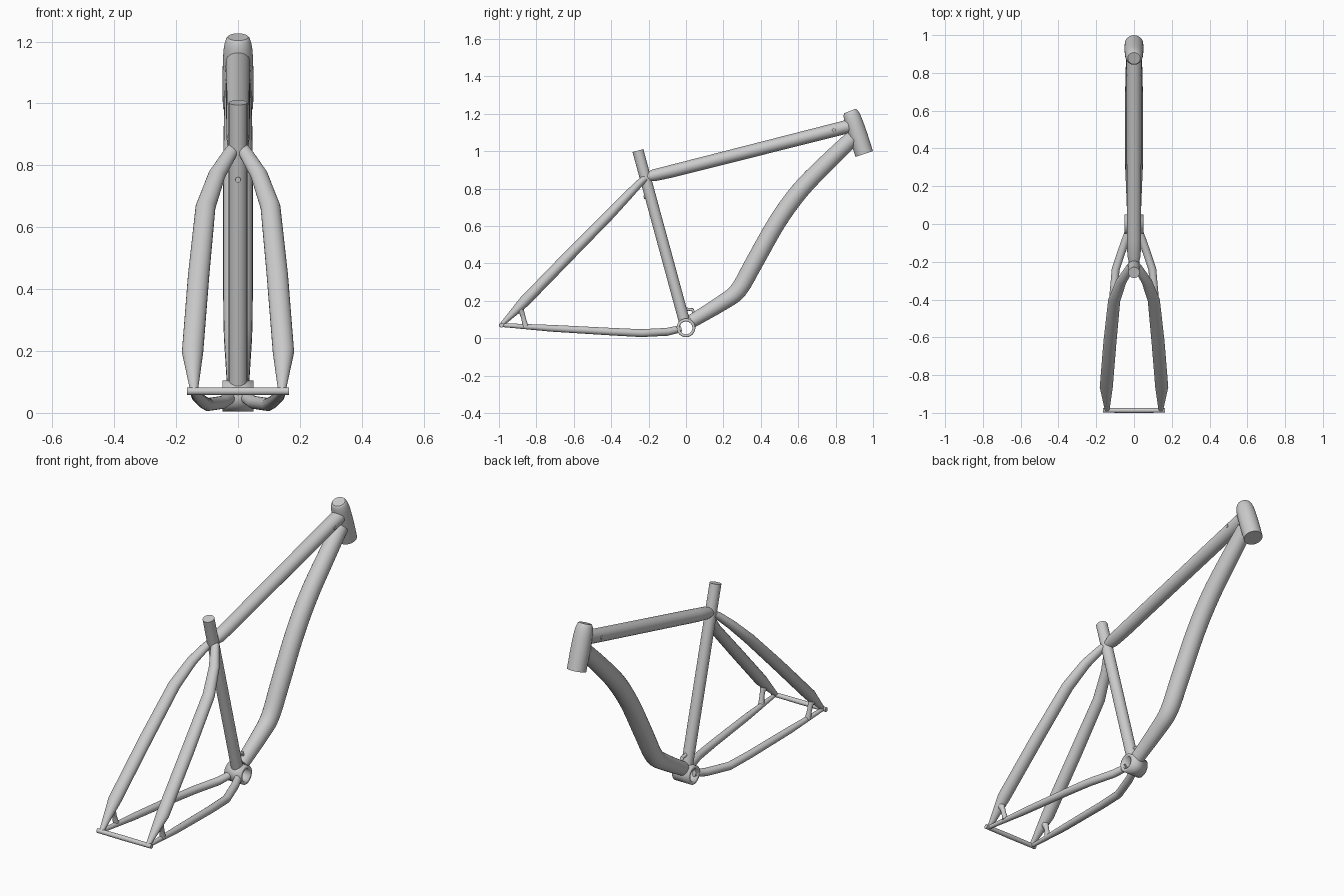
import bpy, bmesh, math
from mathutils import Vector


def smooth_path(pts, n):
    """Catmull-Rom resample of (x, y, z, radius) points."""
    p = [Vector(q) for q in pts]
    p = [2 * p[0] - p[1]] + p + [2 * p[-1] - p[-2]]
    out = []
    for i in range(1, len(p) - 2):
        a, b, c, d = p[i - 1:i + 3]
        for k in range(n):
            t = k / n
            out.append(0.5 * (2 * b + (c - a) * t + (2 * a - 5 * b + 4 * c - d) * t ** 2
                              + (3 * b - a - 3 * c + d) * t ** 3))
    return [tuple(q) for q in out + [p[-2]]]


def tube(name, pts, widen=1.0, ref=(1, 0, 0), mirror=False, caps=True, sides=24):
    """Sweep an ellipse along (x, y, z, radius) points; widen scales it along ref."""
    bm = bmesh.new()
    rings = []
    cs = [Vector(p[:3]) for p in pts]
    for i, c in enumerate(cs):
        t = (cs[min(i + 1, len(cs) - 1)] - cs[max(i - 1, 0)]).normalized()
        side = Vector(ref)
        side = (side - side.dot(t) * t).normalized()
        up = t.cross(side)
        r = pts[i][3]
        rings.append([bm.verts.new(c + side * (r * widen * math.cos(a)) + up * (r * math.sin(a)))
                      for a in (2 * math.pi * k / sides for k in range(sides))])
    for a, b in zip(rings, rings[1:]):
        for k in range(sides):
            m = (k + 1) % sides
            bm.faces.new((a[k], a[m], b[m], b[k]))
    if caps:
        bm.faces.new(rings[0])
        bm.faces.new(rings[-1])
    bmesh.ops.recalc_face_normals(bm, faces=bm.faces)
    me = bpy.data.meshes.new(name)
    bm.to_mesh(me)
    bm.free()
    ob = bpy.data.objects.new(name, me)
    bpy.context.collection.objects.link(ob)
    bpy.ops.object.select_all(action='DESELECT')
    ob.select_set(True)
    bpy.context.view_layer.objects.active = ob
    bpy.ops.object.shade_smooth_by_angle(angle=math.radians(40))
    if mirror:
        ob.modifiers.new("mirror", 'MIRROR')
    return ob


# Bottom bracket: open ring shell
shell = tube("bottom_bracket", [(-0.05, 0, 0.055, 0.05), (0.05, 0, 0.055, 0.05)],
             ref=(0, 0, 1), caps=False, sides=32)
wall = shell.modifiers.new("wall", 'SOLIDIFY')
wall.thickness = 0.016
wall.offset = -1

# Main triangle
tube("seat_tube", [(0, -0.01, 0.095, 0.03), (0, -0.257, 1.003, 0.03)])
tube("top_tube", [(0, -0.205, 0.862, 0.024), (0, -0.17, 0.871, 0.032), (0, -0.08, 0.892, 0.034),
                  (0, 0.80, 1.115, 0.036), (0, 0.87, 1.133, 0.036)], widen=1.1)
tube("down_tube", smooth_path([
    (0, 0.03, 0.09, 0.036), (0, 0.19, 0.187, 0.042), (0, 0.28, 0.257, 0.046),
    (0, 0.365, 0.405, 0.048), (0, 0.49, 0.625, 0.048), (0, 0.61, 0.79, 0.048),
    (0, 0.745, 0.93, 0.046), (0, 0.89, 1.07, 0.042)], 4))
tube("head_tube", smooth_path([
    (0, 0.877, 1.215, 0.033), (0, 0.881, 1.204, 0.040), (0, 0.892, 1.17, 0.047),
    (0, 0.92, 1.085, 0.050), (0, 0.953, 0.985, 0.049)], 3), sides=32)

# Rear triangle
tube("seat_stay", [(0.017, -0.222, 0.852, 0.018), (0.03, -0.245, 0.832, 0.020),
                   (0.068, -0.305, 0.77, 0.024), (0.105, -0.405, 0.665, 0.028),
                   (0.127, -0.62, 0.447, 0.030), (0.147, -0.865, 0.195, 0.030),
                   (0.142, -0.985, 0.073, 0.011)], widen=1.15, mirror=True)
tube("chain_stay", [(0.025, -0.03, 0.050, 0.019), (0.05, -0.10, 0.034, 0.021),
                    (0.097, -0.24, 0.027, 0.021), (0.112, -0.40, 0.035, 0.020),
                    (0.132, -0.72, 0.053, 0.018), (0.146, -0.985, 0.07, 0.010)], mirror=True)
tube("dropout_brace", [(0.146, -0.892, 0.160, 0.024), (0.146, -0.877, 0.135, 0.014),
                       (0.145, -0.868, 0.105, 0.012), (0.142, -0.858, 0.062, 0.016)], mirror=True)

# Rear axle
tube("rear_axle", [(-0.165, -0.987, 0.07, 0.012), (-0.14, -0.987, 0.07, 0.012),
                   (0, -0.987, 0.07, 0.013), (0.14, -0.987, 0.07, 0.012),
                   (0.165, -0.987, 0.07, 0.012)], ref=(0, 0, 1))

# Small bosses and cable guides
tube("seat_tube_boss", [(0, -0.19, 0.758, 0.009), (0, -0.226, 0.753, 0.009)], sides=12)
tube("cable_port", [(0.03, 0.79, 1.113, 0.011), (0.042, 0.79, 1.113, 0.009)],
     ref=(0, 0, 1), mirror=True, sides=12)
tube("lower_cable_guide", [(0, -0.03, 0.158, 0.009), (0, 0.035, 0.152, 0.009),
                           (0, 0.05, 0.11, 0.010)], sides=12)
